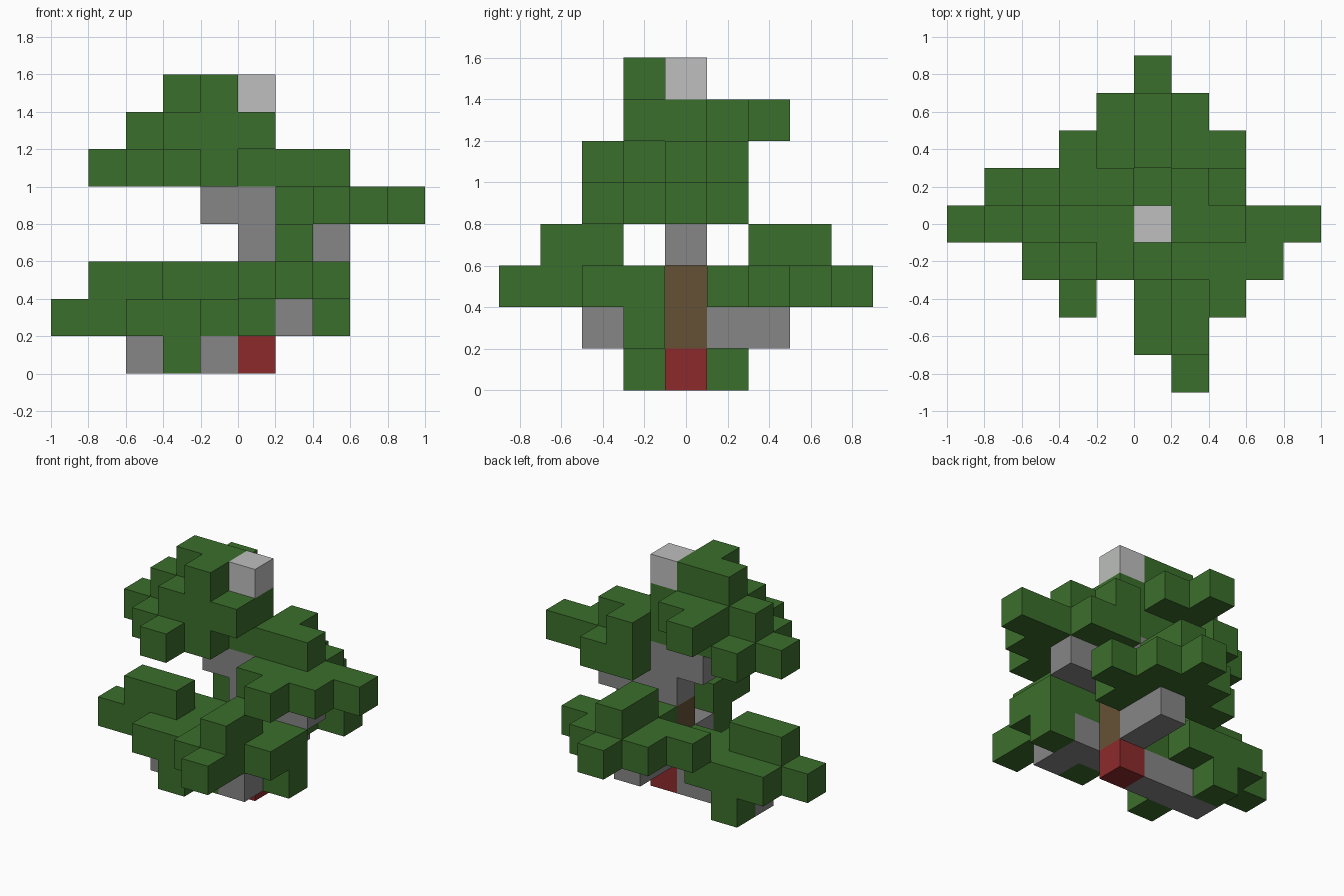
import bpy
import bmesh
from mathutils import Vector

if "Cube" in bpy.data.objects:
    bpy.data.objects.remove(bpy.data.objects["Cube"], do_unlink=True)

SIZE = 0.2


def material(name, r, g, b):
    mat = bpy.data.materials.new(name)
    mat.use_nodes = True
    mat.diffuse_color = (r, g, b, 1)
    bsdf = next(n for n in mat.node_tree.nodes if n.type == "BSDF_PRINCIPLED")
    bsdf.inputs["Base Color"].default_value = (r, g, b, 1)
    return mat


leaf = material("leaf green", 0.044, 0.156, 0.025)
bark = material("bark grey", 0.24, 0.24, 0.24)
brown = material("trunk brown", 0.133, 0.082, 0.036)
red = material("base red", 0.27, 0.023, 0.025)
pale = material("tip pale grey", 0.51, 0.52, 0.51)


def cells(corner, *layers):
    """Blocks from layer maps: left to right is +x, rows run back to front, layers go up."""
    x, y, z = corner
    return {(x + i, y - j, z + k)
            for k, layer in enumerate(layers)
            for j, row in enumerate(layer.split())
            for i, mark in enumerate(row) if mark == "#"}


# Trunk and branches; column zero is the trunk
parts = {
    "trunk_base": (red, cells((0, 0, 0), "#")),
    "lower_trunk": (brown, cells((0, 0, 1), "#", "#")),
    "upper_trunk": (bark, cells((0, 0, 3), "#", "#")),
    "trunk_tip": (pale, cells((0, 0, 7), "#")),
    "left_branch": (bark, cells((-3, 0, 0), "###")),
    "front_branch": (bark, cells((0, -1, 1), "## .#")),
    "back_branch": (bark, cells((0, 2, 1), "# #")),
    "right_branch": (bark, cells((1, 0, 3), "##")),
    "crown_branch": (bark, cells((-1, 0, 4), "#")),
    # Leaf clusters
    "left_leaves": (leaf, cells(
        (-5, 1, 0),
        "..#.. ..... ...#.",
        ".###. ##### ..##.",
        "..... .##.. .....")),
    "front_leaves": (leaf, cells(
        (0, -1, 1),
        "..# #.. ... ...",
        ".## ### ##. .#.",
        "... .#. .#. ...")),
    "back_leaves": (leaf, cells(
        (-2, 4, 2),
        "..#.. .###. ##### ..##.",
        "..... ..#.. ..#.. .....")),
    "right_leaves": (leaf, cells(
        (1, 1, 4),
        "##.. #### ###. .#..",
        "#... ##.. .... ....")),
    "crown_leaves": (leaf, cells(
        (-4, 2, 5),
        "..... .#... ##### .###. ..#..",
        "..#.. ..##. .#### ..### .....",
        "..... ..... ..##. ...#. .....")),
}
# Wood takes precedence where a leaf map overlaps it
wood = set().union(*(c for m, c in parts.values() if m != leaf))
filled = set().union(*(c for m, c in parts.values()))


def build(name, mat, blocks):
    """Mesh only the outer faces of the blocks."""
    bm = bmesh.new()
    for cell in sorted(blocks):
        centre = Vector((cell[0] + 0.5, cell[1], cell[2] + 0.5)) * SIZE
        for axis in range(3):
            for sign in (-1, 1):
                normal = Vector((0, 0, 0))
                normal[axis] = sign
                if tuple(int(c + n) for c, n in zip(cell, normal)) in filled:
                    continue
                u = Vector((0, 0, 0))
                u[(axis + 1) % 3] = 1
                v = normal.cross(u)
                corners = (-u - v, u - v, u + v, v - u)
                bm.faces.new([bm.verts.new(centre + (normal + c) * SIZE / 2)
                              for c in corners])
    bmesh.ops.remove_doubles(bm, verts=bm.verts, dist=0.001)
    mesh = bpy.data.meshes.new(name)
    bm.to_mesh(mesh)
    bm.free()
    mesh.materials.append(mat)
    bpy.context.collection.objects.link(bpy.data.objects.new(name, mesh))


for name, (mat, blocks) in parts.items():
    build(name, mat, blocks - wood if mat == leaf else blocks)
